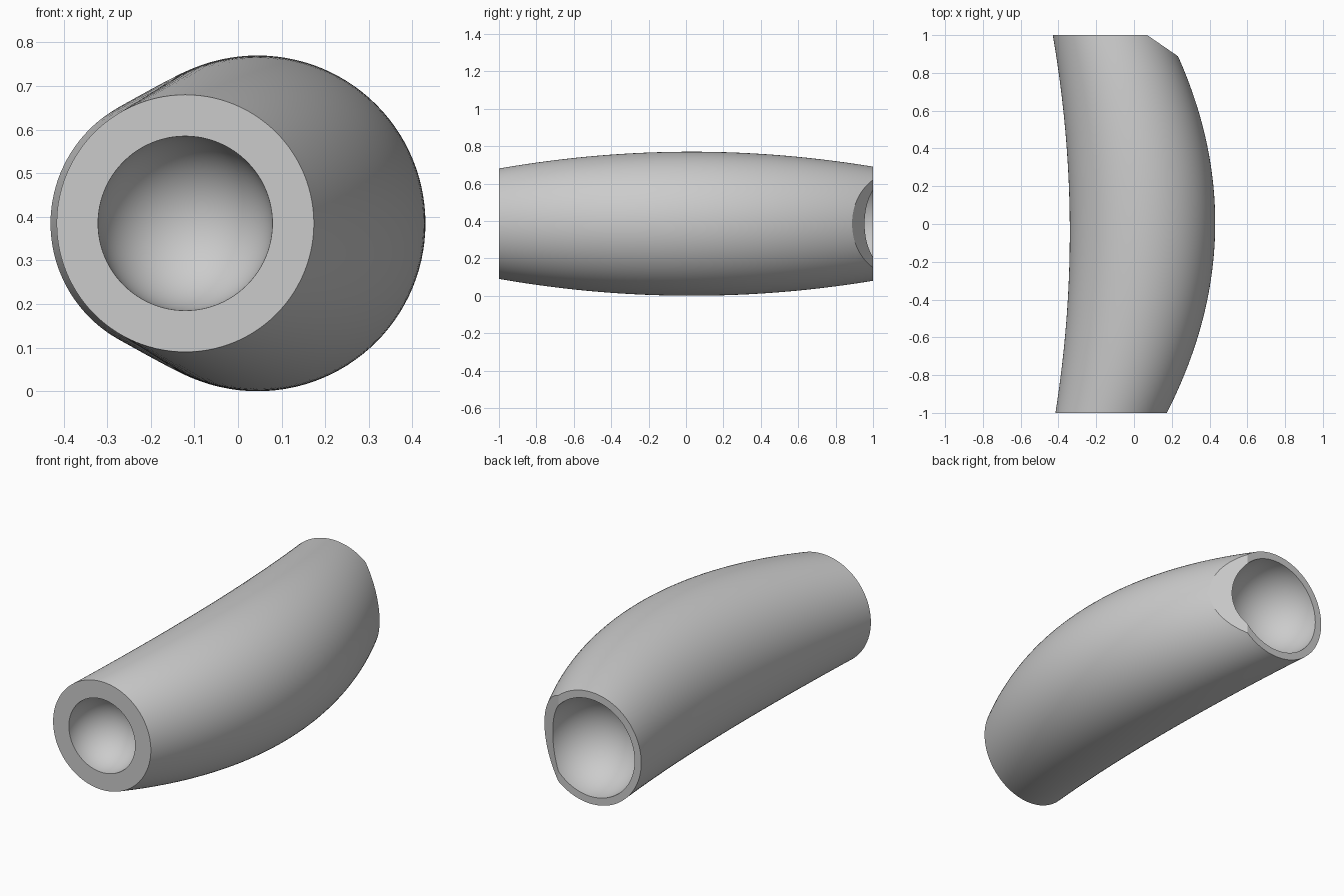
import bpy
import bmesh
import math
from mathutils import Matrix, Vector

cube = bpy.data.objects.get("Cube")
if cube:
    bpy.data.objects.remove(cube, do_unlink=True)

MID_Z = 0.385
RINGS, SIDES = 48, 112

grey = bpy.data.materials.new("plain_grey")
grey.use_nodes = True
grey.diffuse_color = (0.6, 0.6, 0.6, 1)
grey.node_tree.nodes["Principled BSDF"].inputs["Base Color"].default_value = (0.6, 0.6, 0.6, 1)


def radius(y):
    return 0.385 - 0.085 * y * y + 0.005 * y


def centre_x(y):
    return 0.045 - 0.168 * y * y - 0.002 * y


def make_object(name, bm):
    bmesh.ops.recalc_face_normals(bm, faces=bm.faces)
    mesh = bpy.data.meshes.new(name)
    bm.to_mesh(mesh)
    bm.free()
    mesh.materials.append(grey)
    obj = bpy.data.objects.new(name, mesh)
    bpy.context.collection.objects.link(obj)
    return obj


# Bent barrel: circles lofted from front to back
bm = bmesh.new()
loops = []
for i in range(RINGS + 1):
    y = -1 + 2 * i / RINGS
    r, cx = radius(y), centre_x(y)
    loops.append([
        bm.verts.new((cx + r * math.cos(a), y, MID_Z + r * math.sin(a)))
        for a in (math.tau * k / SIDES for k in range(SIDES))
    ])
for lower, upper in zip(loops, loops[1:]):
    for k in range(SIDES):
        n = (k + 1) % SIDES
        bm.faces.new((lower[k], lower[n], upper[n], upper[k]))
bm.faces.new(loops[0])
bm.faces.new(loops[-1])

# Flat slanted cut on the back left corner
cut = bmesh.ops.bisect_plane(
    bm, geom=bm.verts[:] + bm.edges[:] + bm.faces[:], dist=1e-5,
    plane_co=Vector((0.07, 1, 0)), plane_no=Vector((0.11, 0.16, 0)),
    clear_outer=True)
rim = [e for e in bm.edges if e.is_boundary]
bmesh.ops.holes_fill(bm, edges=rim, sides=0)
body = make_object("bent_barrel", bm)


# Round sockets sunk into both ends
def cut_socket(name, y, r):
    sphere = bmesh.new()
    place = Matrix.Translation((centre_x(y), y, MID_Z)) @ Matrix.Rotation(math.pi / 2, 4, 'X')
    bmesh.ops.create_uvsphere(sphere, u_segments=96, v_segments=48, radius=r, matrix=place)
    cutter = make_object(name, sphere)
    cutter.hide_render = True
    mod = body.modifiers.new(name, 'BOOLEAN')
    mod.operation = 'DIFFERENCE'
    mod.solver = 'EXACT'
    mod.object = cutter
    bpy.ops.object.modifier_apply(modifier=mod.name)
    bpy.data.objects.remove(cutter, do_unlink=True)


bpy.ops.object.select_all(action='DESELECT')
bpy.context.view_layer.objects.active = body
body.select_set(True)
cut_socket("front_socket", -1, 0.2)
cut_socket("back_socket", 1, 0.265)

bpy.ops.object.shade_smooth_by_angle(angle=math.radians(20))
